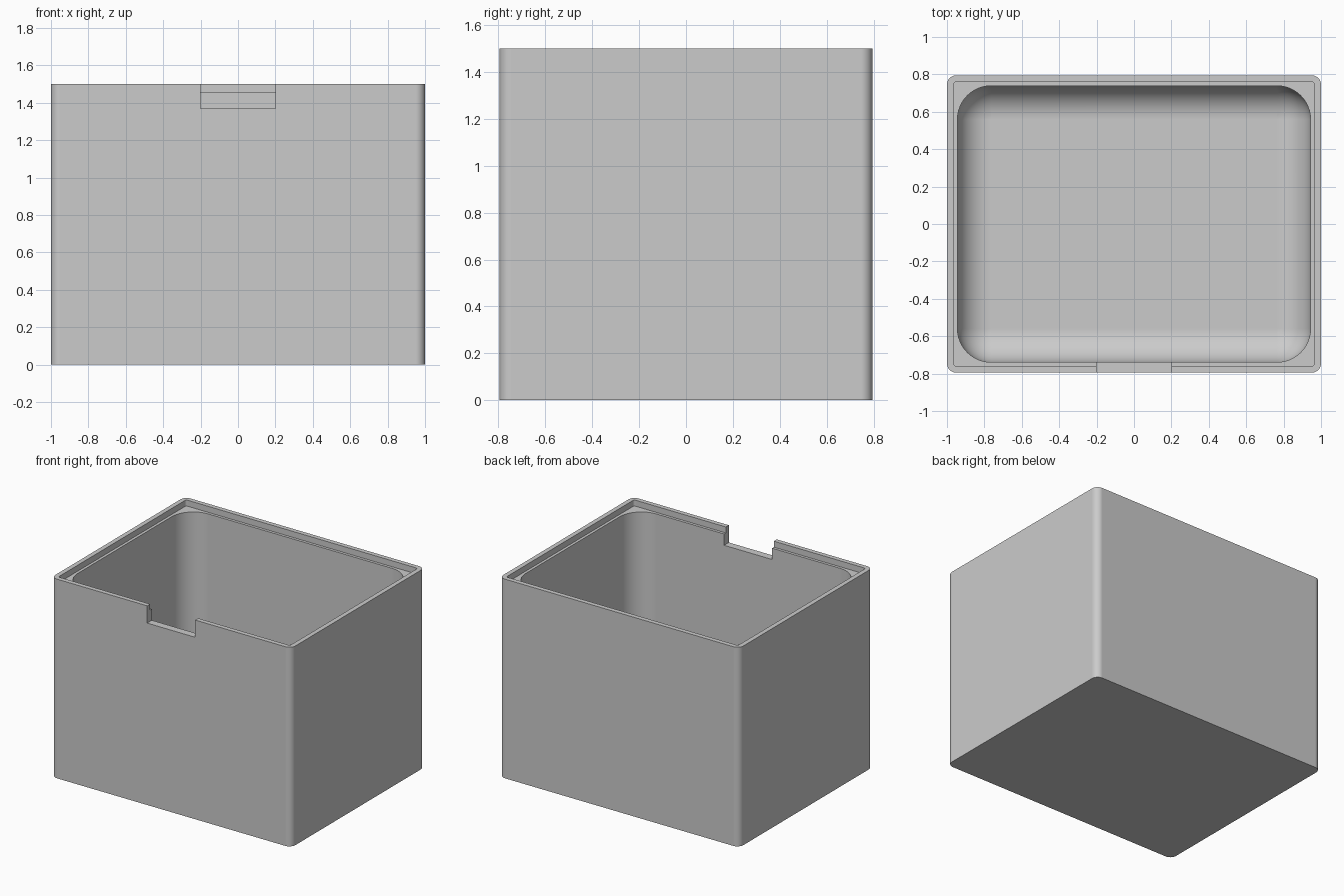
import bpy, bmesh, math

old = bpy.data.objects.get("Cube")
if old:
    bpy.data.objects.remove(old, do_unlink=True)

STEPS = 12  # segments per rounded corner


def ring(bm, hx, hy, radius, z):
    """One rounded-rectangle loop, counter-clockwise."""
    verts = []
    for i, (sx, sy) in enumerate(((1, 1), (-1, 1), (-1, -1), (1, -1))):
        for k in range(STEPS + 1):
            a = (i + k / STEPS) * math.pi / 2
            verts.append(bm.verts.new((sx * (hx - radius) + radius * math.cos(a),
                                       sy * (hy - radius) + radius * math.sin(a), z)))
    return verts


grey = bpy.data.materials.new("plain grey")
grey.use_nodes = True
colour = (0.6, 0.6, 0.6, 1)
grey.diffuse_color = colour
grey.node_tree.nodes["Principled BSDF"].inputs["Base Color"].default_value = colour

# Box shell: outer wall, stepped rim, rounded cavity
HX, HY, TOP = 1.0, 0.795, 1.5
LEDGE, FLOOR, ROUND = 1.455, 0.055, 0.18
bm = bmesh.new()
rings = [ring(bm, HX, HY, 0.05, 0),
         ring(bm, HX, HY, 0.05, TOP),
         ring(bm, HX - 0.035, HY - 0.035, 0.015, TOP),
         ring(bm, HX - 0.035, HY - 0.035, 0.015, LEDGE),
         ring(bm, HX - 0.056, HY - 0.056, ROUND, LEDGE)]
for k in range(STEPS + 1):
    a = k / STEPS * math.pi / 2
    inset = ROUND * (1 - math.cos(a))
    rings.append(ring(bm, HX - 0.056 - inset, HY - 0.056 - inset, ROUND - inset,
                      FLOOR + ROUND * (1 - math.sin(a))))
for low, high in zip(rings, rings[1:]):
    n = len(low)
    for i in range(n):
        j = (i + 1) % n
        bm.faces.new((low[i], low[j], high[j], high[i]))
bm.faces.new(rings[0][::-1])
bm.faces.new(rings[-1])
bmesh.ops.remove_doubles(bm, verts=bm.verts, dist=0.0001)
bmesh.ops.recalc_face_normals(bm, faces=bm.faces)
mesh = bpy.data.meshes.new("box_shell")
bm.to_mesh(mesh)
bm.free()
box = bpy.data.objects.new("box_shell", mesh)
bpy.context.collection.objects.link(box)
mesh.materials.append(grey)

# Thumb notch in the front wall
bpy.ops.mesh.primitive_cube_add(size=1, location=(0, -HY, 1.37 + 0.15))
cutter = bpy.context.object
cutter.name = "notch_cutter"
cutter.scale = (0.4, 0.3, 0.3)
cutter.hide_render = True
cutter.data.materials.append(grey)

bpy.ops.object.select_all(action='DESELECT')
box.select_set(True)
bpy.context.view_layer.objects.active = box
cut = box.modifiers.new("notch", 'BOOLEAN')
cut.operation = 'DIFFERENCE'
cut.solver = 'EXACT'
cut.object = cutter
bpy.ops.object.modifier_apply(modifier=cut.name)
bpy.data.objects.remove(cutter, do_unlink=True)

# Smooth rounded corners, crisp edges, flat walls
bpy.ops.object.shade_smooth_by_angle(angle=math.radians(30))
weighted = box.modifiers.new("flat walls", 'WEIGHTED_NORMAL')
weighted.keep_sharp = True
